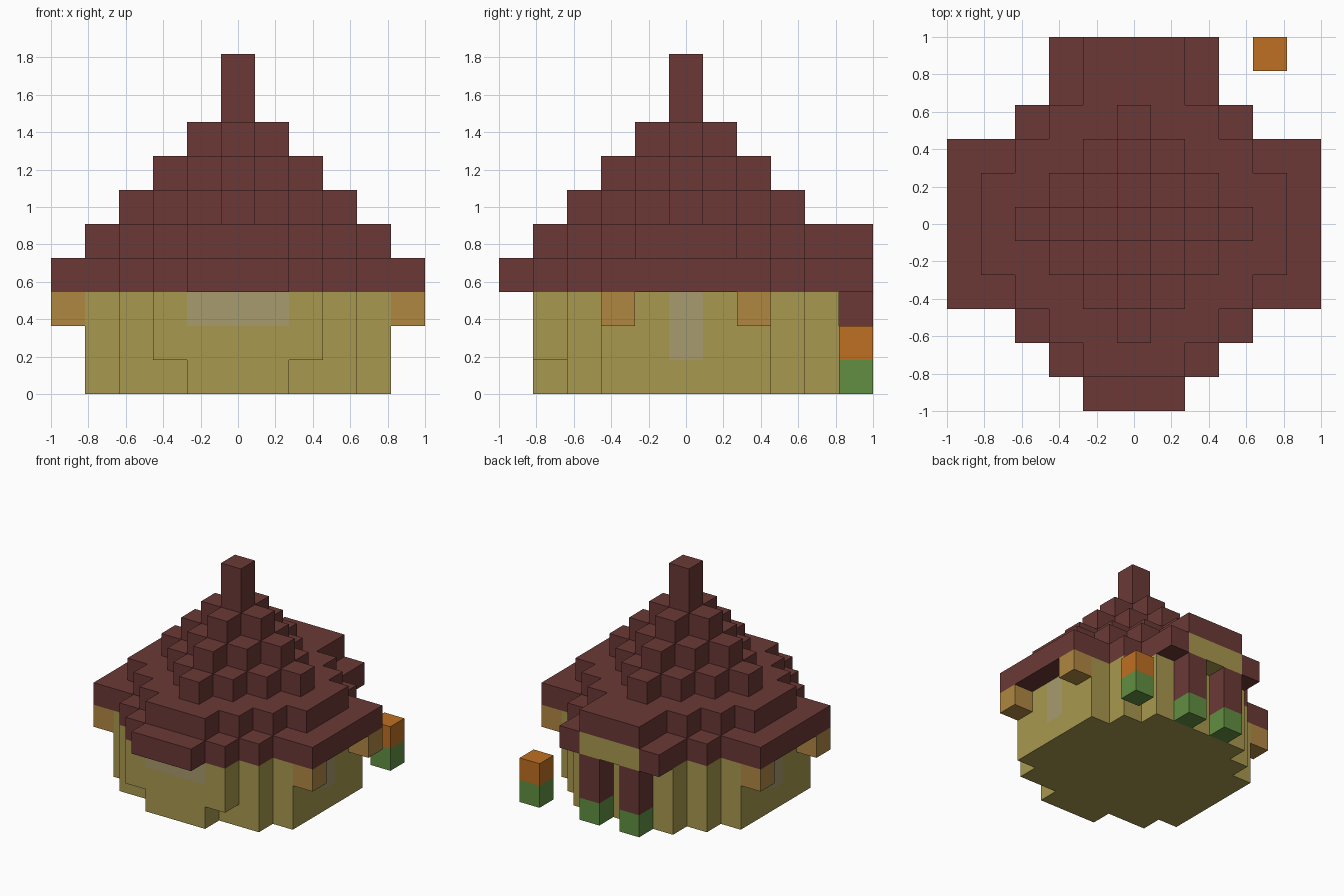
import bpy, bmesh
from mathutils import Vector

cube = bpy.data.objects.get("Cube")
if cube:
    bpy.data.objects.remove(cube, do_unlink=True)

U = 2 / 11  # edge length of one block


def material(name, srgb):
    lin = [((c / 255 + 0.055) / 1.055) ** 2.4 for c in srgb]
    m = bpy.data.materials.new(name)
    m.use_nodes = True
    m.diffuse_color = (*lin, 1)
    bsdf = m.node_tree.nodes["Principled BSDF"]
    bsdf.inputs["Base Color"].default_value = (*lin, 1)
    bsdf.inputs["Roughness"].default_value = 1
    return m


ROOF = material("dark red brown", (107, 57, 54))
WALL = material("straw", (168, 152, 78))
GLASS = material("window grey", (168, 155, 110))
TAN = material("tan wood", (176, 135, 66))
ORANGE = material("orange", (190, 112, 34))
GREEN = material("green", (98, 143, 66))


def box(xs, ys, zs):
    """Set of block cells in inclusive index ranges."""
    return {(x, y, z) for x in range(xs[0], xs[1] + 1)
            for y in range(ys[0], ys[1] + 1) for z in range(zs[0], zs[1] + 1)}


def row(half, y, zs):
    """Row of blocks, symmetric across x."""
    return box((-half, half), (y, y), zs)


def diamond(reach, z, limit):
    return {c for c in box((-limit, limit), (-limit, limit), (z, z))
            if abs(c[0]) + abs(c[1]) <= reach}


def build(name, cells, mats, rule=None):
    """Outer skin of a set of blocks, merged into large flat faces."""
    bm = bmesh.new()
    for c in cells:
        for axis in range(3):
            for sign in (-1, 1):
                n = Vector((0, 0, 0))
                n[axis] = sign
                if tuple(int(a + b) for a, b in zip(c, n)) in cells:
                    continue
                s, t = Vector((0, 0, 0)), Vector((0, 0, 0))
                s[(axis + 1) % 3] = 0.5
                t[(axis + 2) % 3] = 0.5 * sign
                mid = Vector(c) + Vector((0, 0, 0.5)) + n / 2
                f = bm.faces.new([bm.verts.new((mid + d) * U)
                                  for d in (-s - t, s - t, s + t, t - s)])
                f.material_index = rule(mid, axis) if rule else 0
    bmesh.ops.remove_doubles(bm, verts=bm.verts, dist=U / 100)
    bmesh.ops.dissolve_limit(bm, angle_limit=0.01, verts=bm.verts,
                             edges=bm.edges, delimit={'MATERIAL'})
    me = bpy.data.meshes.new(name)
    bm.to_mesh(me)
    bm.free()
    for m in mats:
        me.materials.append(m)
    ob = bpy.data.objects.new(name, me)
    bpy.context.collection.objects.link(ob)
    return ob


# Walls: stepped round plan, front corners undercut at the ground
walls = box((-4, 4), (-2, 2), (0, 2)) | row(2, -4, (1, 2)) | row(1, -4, (0, 0))
walls |= row(3, -3, (0, 2)) | row(3, 3, (0, 2)) | row(2, 4, (0, 2))


def window_rule(p, axis):
    front = axis == 1 and p.y < -4 and abs(p.x) < 1.5 and p.z > 2
    side = axis == 0 and abs(p.x) > 4 and abs(p.y) < 0.5 and p.z > 1
    return int(front or side)


build("walls", walls, [WALL, GLASS], window_rule)

# Door lintel
lintel = row(1, 5, (3, 3))
build("door_lintel", lintel, [WALL])

# Roof: wide eaves, then shrinking diamond steps and a chimney post
eaves = box((-5, 5), (-2, 2), (3, 3)) | row(3, -3, (3, 3)) | row(3, 3, (3, 3))
eaves |= row(2, -4, (3, 3)) | row(1, -5, (3, 3))
eaves |= row(2, 4, (3, 3)) | (row(2, 5, (3, 3)) - lintel)
steps = diamond(5, 4, 4) | row(1, 5, (4, 4))
for reach, z in ((3, 5), (2, 6), (1, 7)):
    steps |= diamond(reach, z, reach)
build("roof", eaves | steps | box((0, 0), (0, 0), (8, 9)), [ROOF])

# Brackets under the side eaves and pillars beside the door
for side, sx in (("right", -1), ("left", 1)):
    for end, sy in (("front", -2), ("back", 2)):
        build(f"{end}_{side}_bracket", {(5 * sx, sy, 2)}, [TAN])
    build(f"{side}_door_pillar", box((sx, sx), (5, 5), (1, 2)), [ROOF])
    build(f"{side}_pillar_base", {(sx, 5, 0)}, [GREEN])

# Free-standing garden post
build("garden_post_base", {(4, 5, 0)}, [GREEN])
build("garden_post_top", {(4, 5, 1)}, [ORANGE])
